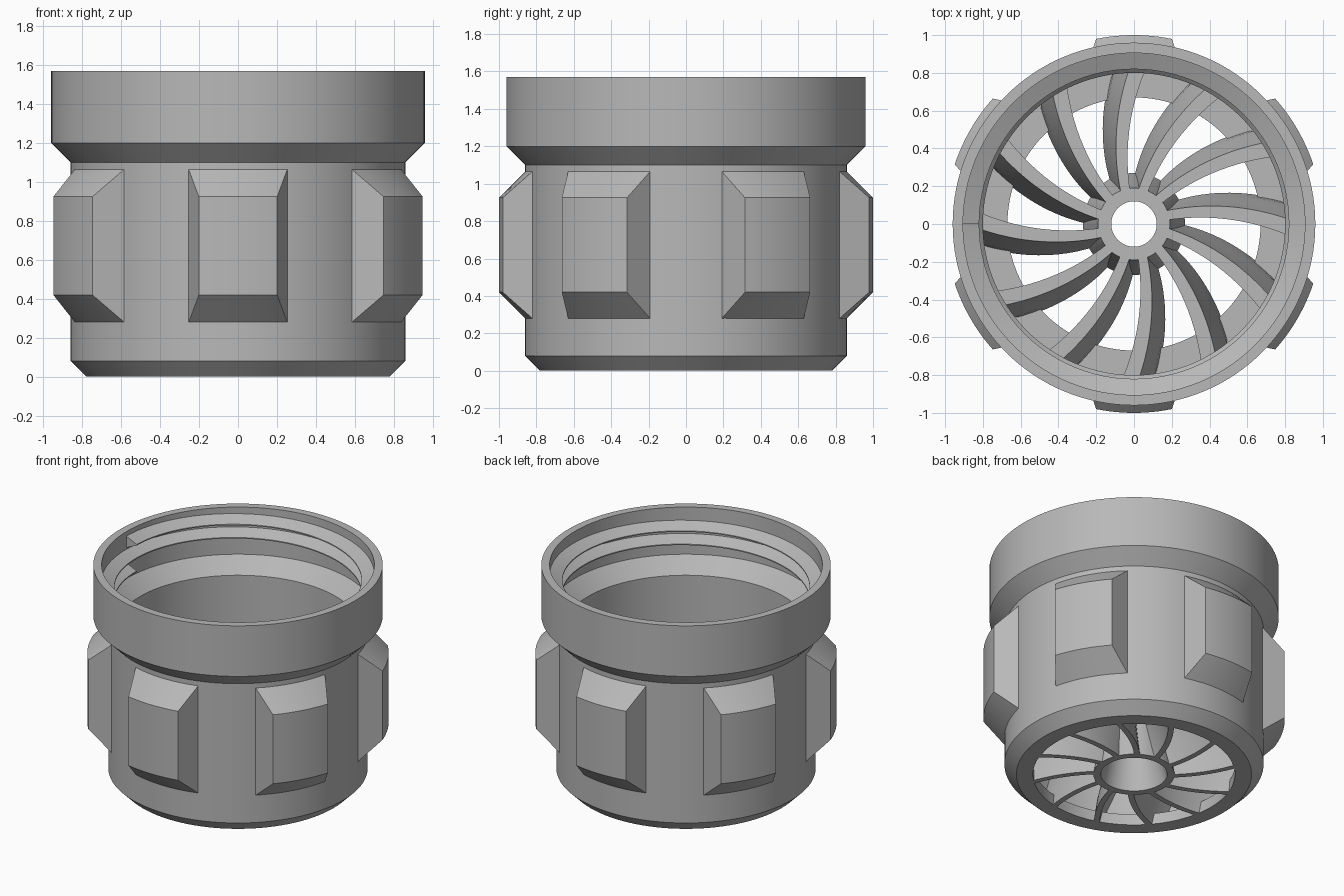
import bpy, bmesh, math
from math import sin, cos, radians, pi

if "Cube" in bpy.data.objects:
    bpy.data.objects.remove(bpy.data.objects["Cube"])

grey = bpy.data.materials.new("plain grey")
grey.diffuse_color = (0.48, 0.48, 0.48, 1)
grey.use_nodes = True
grey.node_tree.nodes["Principled BSDF"].inputs["Base Color"].default_value = grey.diffuse_color


def polar(r, a, z):
    return (r * cos(a), r * sin(a), z)


def finish(bm, name, angle=25):
    """Turn a bmesh into a named, shaded object."""
    bmesh.ops.recalc_face_normals(bm, faces=bm.faces[:])
    me = bpy.data.meshes.new(name)
    bm.to_mesh(me)
    bm.free()
    me.materials.append(grey)
    ob = bpy.data.objects.new(name, me)
    bpy.context.collection.objects.link(ob)
    bpy.ops.object.select_all(action='DESELECT')
    ob.select_set(True)
    bpy.context.view_layer.objects.active = ob
    bpy.ops.object.shade_smooth_by_angle(angle=radians(angle))
    return ob


def loft(bm, rings, closed=False):
    """Join equal closed sections; close the loop or cap both ends."""
    vs = [[bm.verts.new(p) for p in ring] for ring in rings]
    n = len(vs[0])
    for i in range(len(vs) - (0 if closed else 1)):
        a, b = vs[i], vs[(i + 1) % len(vs)]
        for j in range(n):
            k = (j + 1) % n
            bm.faces.new((a[j], a[k], b[k], b[j]))
    if not closed:
        bm.faces.new(vs[0])
        bm.faces.new(vs[-1])


def revolve(name, profile, steps=128):
    bm = bmesh.new()
    loft(bm, [[polar(r, 2 * pi * i / steps, z) for r, z in profile]
              for i in range(steps)], True)
    return finish(bm, name)


# Hollow cup with a wide collar and an open floor ring
revolve("cup_body", [
    (0.67, 0), (0.78, 0), (0.86, 0.08), (0.86, 1.10), (0.96, 1.20),
    (0.96, 1.57), (0.905, 1.57), (0.905, 1.225), (0.80, 1.12),
    (0.80, 0.08), (0.67, 0.08)])

# Hollow conical hub
H = 0.40
revolve("centre_hub", [(0.22, 0), (0.27, 0), (0.19, H), (0.12, H)], 64)

# Screw thread inside the collar, two turns
bm = bmesh.new()
rings = []
for i in range(193):
    t = i / 96
    a, z = pi - 2 * pi * t, 1.495 - 0.097 * t
    rings.append([polar(0.91, a, z + 0.044), polar(0.82, a, z + 0.004),
                  polar(0.82, a, z - 0.004), polar(0.91, a, z - 0.044)])
loft(bm, rings)
finish(bm, "inner_thread")

# Twelve curved vanes, twisted from floor to top
bm = bmesh.new()
NR, NZ = 14, 6
for v in range(12):
    base = radians(30 * v)
    rings = []
    for i in range(NR + 1):
        s = i / NR
        left, right = [], []
        for j in range(NZ + 1):
            h = j / NZ
            r0, r1 = 0.25 - 0.08 * h, 0.75 + 0.06 * min(1, h * 3)
            r = r0 + (r1 - r0) * s
            a = base + radians(15 - 16 * s + 10 * (1 - h))
            half = (0.02 + 0.005 * h + 0.018 * s * h) / r
            left.append(polar(r, a + half, H * h))
            right.append(polar(r, a - half, H * h))
        rings.append(left + right[::-1])
    loft(bm, rings)
finish(bm, "swirl_vanes", 35)

# Six bevelled grip pads around the outside
bm = bmesh.new()
for p in range(6):
    mid = radians(30 + 60 * p)
    rings = []
    for i in range(13):
        s = i / 6 - 1
        inner, outer = mid + s * radians(17.6), mid + s * radians(11.6)
        rings.append([polar(0.85, inner, 0.27), polar(1.0, outer, 0.42),
                      polar(1.0, outer, 0.925), polar(0.85, inner, 1.075)])
    loft(bm, rings)
finish(bm, "grip_pads")
